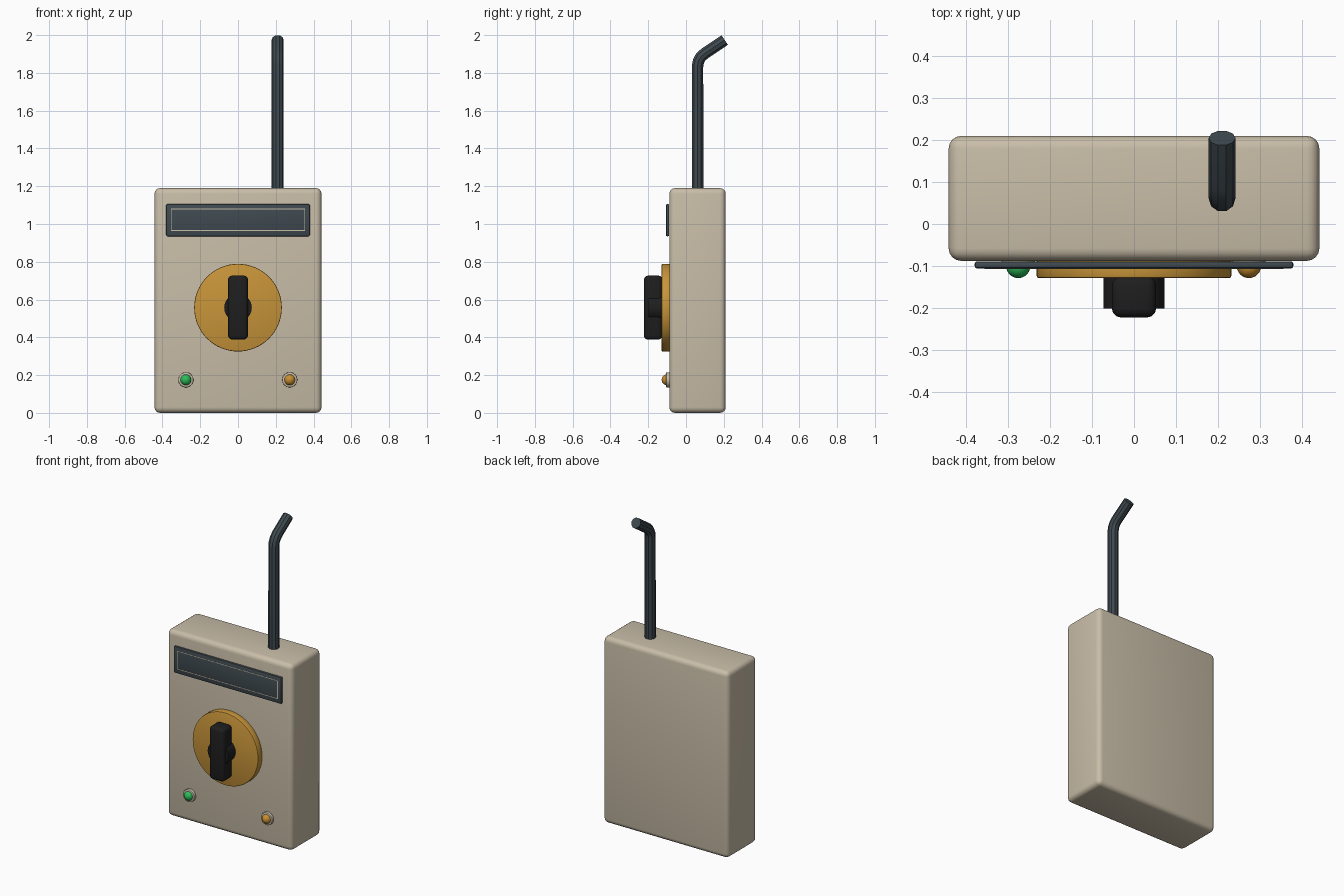
import bpy
import math

old = bpy.data.objects.get("Cube")
if old:
    bpy.data.objects.remove(old, do_unlink=True)


def material(name, rgb):
    mat = bpy.data.materials.new(name)
    mat.use_nodes = True
    mat.diffuse_color = (*rgb, 1)
    mat.node_tree.nodes["Principled BSDF"].inputs["Base Color"].default_value = (*rgb, 1)
    return mat


cream = material("cream_plastic", (0.58, 0.51, 0.39))
slate = material("dark_slate", (0.05, 0.068, 0.08))
ochre = material("ochre_dial", (0.58, 0.30, 0.042))
black = material("black_knob", (0.013, 0.013, 0.013))
green = material("green_lamp", (0.025, 0.5, 0.10))
amber = material("amber_lamp", (0.58, 0.27, 0.03))


def finish(name, mat, bevel=0.0, segments=3):
    """Name, colour, round and smooth the active object."""
    obj = bpy.context.object
    obj.name = name
    obj.data.materials.append(mat)
    bpy.ops.object.transform_apply(location=False, rotation=True, scale=True)
    if bevel:
        mod = obj.modifiers.new("rounded", "BEVEL")
        mod.width = bevel
        mod.segments = segments
        bpy.ops.object.modifier_apply(modifier=mod.name)
    bpy.ops.object.shade_smooth_by_angle(angle=math.radians(35))
    return obj


def box(name, mat, low, high, bevel=0.0, segments=3):
    centre = [(a + b) / 2 for a, b in zip(low, high)]
    bpy.ops.mesh.primitive_cube_add(size=1, location=centre)
    bpy.context.object.scale = [b - a for a, b in zip(low, high)]
    return finish(name, mat, bevel, segments)


def disc(name, mat, x, z, radius, front, back, sides=48, bevel=0.0):
    """Cylinder whose axis runs from front to back."""
    bpy.ops.mesh.primitive_cylinder_add(
        vertices=sides, radius=radius, depth=back - front,
        location=(x, (front + back) / 2, z), rotation=(math.pi / 2, 0, 0))
    return finish(name, mat, bevel, 2)


# Case
FACE = -0.088
box("case", cream, (-0.442, FACE, 0), (0.442, 0.21, 1.19), 0.03, 4)

# Name plate with a thin border line
box("plate", slate, (-0.38, -0.106, 0.935), (0.38, FACE - 0.001, 1.105), 0.006, 2)
LEFT, RIGHT, LOW, HIGH, LINE = -0.354, 0.354, 0.965, 1.079, 0.004
for side, x in (("left", RIGHT), ("right", LEFT)):
    box(f"plate_line_{side}", cream, (x - LINE / 2, -0.107, LOW), (x + LINE / 2, -0.105, HIGH))
for side, z in (("bottom", LOW), ("top", HIGH)):
    box(f"plate_line_{side}", cream, (LEFT, -0.107, z - LINE / 2), (RIGHT, -0.105, z + LINE / 2))

# Dial and turning knob
DIAL_Z = 0.557
disc("dial", ochre, 0, DIAL_Z, 0.232, -0.129, FACE + 0.005, 64, 0.005)
disc("knob_hub", black, 0, DIAL_Z, 0.073, -0.202, -0.125, 24)
box("knob_grip", black, (-0.053, -0.223, 0.388), (0.053, -0.125, 0.727), 0.022, 3)

# Lamps in raised rings
for side, x, mat in (("right", -0.276, green), ("left", 0.274, amber)):
    disc(f"lamp_ring_{side}", cream, x, 0.175, 0.04, -0.105, FACE + 0.005, 32, 0.003)
    bpy.ops.mesh.primitive_uv_sphere_add(segments=24, ring_count=12, radius=0.029,
                                         location=(x, -0.1, 0.175))
    finish(f"lamp_{side}", mat)

# Bent aerial
path = [(0.061, 1.15), (0.061, 1.835), (0.066, 1.862), (0.078, 1.884),
        (0.098, 1.902), (0.205, 1.974)]
curve = bpy.data.curves.new("aerial", "CURVE")
curve.dimensions = "3D"
curve.bevel_depth = 0.032
curve.bevel_resolution = 3
curve.use_fill_caps = True
spline = curve.splines.new("POLY")
spline.points.add(len(path) - 1)
for point, (y, z) in zip(spline.points, path):
    point.co = (0.21, y, z, 1)
aerial = bpy.data.objects.new("aerial", curve)
bpy.context.collection.objects.link(aerial)
bpy.ops.object.select_all(action="DESELECT")
aerial.select_set(True)
bpy.context.view_layer.objects.active = aerial
bpy.ops.object.convert(target="MESH")
finish("aerial", slate)
